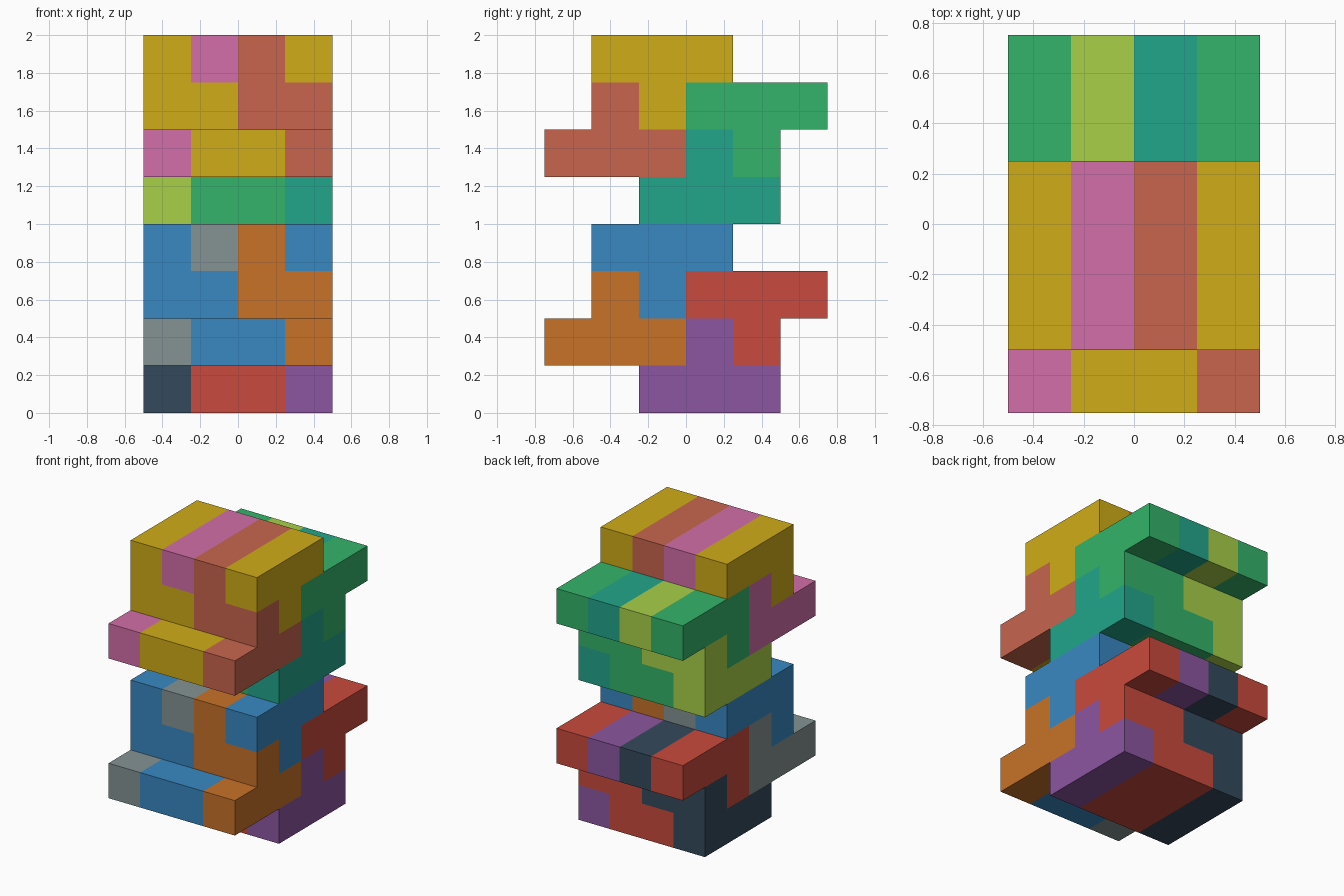
import bpy, bmesh
from mathutils import Vector

if "Cube" in bpy.data.objects:
    bpy.data.objects.remove(bpy.data.objects["Cube"])

CELL = 0.25
# Each bar: (first y cell, z layer, hook layer, end-hook y cell)
BARS = {"front": (0, 1, 2, 2), "top": (1, 3, 2, 1),
        "back": (3, 2, 1, 3), "bottom": (2, 0, 1, 4)}


def slice_cells(x, bar, shape):
    # Three-cell bar plus one hook cell: in the middle (T) or at one end (L)
    y, z, hook_z, end_y = BARS[bar]
    hook_y = y + 1 if shape == "T" else end_y
    return [(x, y + i, z) for i in range(3)] + [(x, hook_y, hook_z)]


def linear(hex_color):
    vals = [int(hex_color[i:i + 2], 16) / 255 for i in (0, 2, 4)]
    return [v / 12.92 if v <= 0.04045 else ((v + 0.055) / 1.055) ** 2.4 for v in vals] + [1]


def build_piece(name, slices, layer, color):
    cells = {c for s in slices for c in slice_cells(*s)}
    bm = bmesh.new()
    # Outer faces only: skip sides shared by two cells of the same piece
    for cell in cells:
        for axis in range(3):
            for side in (0, 1):
                n = list(cell)
                n[axis] += 2 * side - 1
                if tuple(n) in cells:
                    continue
                u, v = (axis + 1) % 3, (axis + 2) % 3
                loop = [(0, 0), (1, 0), (1, 1), (0, 1)]
                verts = []
                for a, b in (loop if side else loop[::-1]):
                    p = Vector(cell)
                    p[axis] += side
                    p[u] += a
                    p[v] += b
                    verts.append(bm.verts.new((p - Vector((2, 3, -4 * layer))) * CELL))
                bm.faces.new(verts)
    bmesh.ops.remove_doubles(bm, verts=bm.verts, dist=1e-4)
    bmesh.ops.dissolve_limit(bm, angle_limit=0.02, verts=bm.verts, edges=bm.edges)
    mesh = bpy.data.meshes.new(name)
    bm.to_mesh(mesh)
    bm.free()
    mat = bpy.data.materials.new(name + "_paint")
    mat.diffuse_color = linear(color)
    mat.use_nodes = True
    mat.node_tree.nodes["Principled BSDF"].inputs["Base Color"].default_value = mat.diffuse_color
    mesh.materials.append(mat)
    bpy.context.collection.objects.link(bpy.data.objects.new(name, mesh))


# Six interlocking pieces: slices (x cell, bar, shape), lower and upper colours
PIECES = {
    "front_key": ([(0, "top", "L"), (1, "front", "T"), (2, "front", "L"), (3, "top", "T")],
                  "3888C2", "D0AC18"),
    "front_left_hook": ([(0, "front", "L"), (1, "top", "T")], "859393", "D36EA8"),
    "front_right_hook": ([(2, "top", "L"), (3, "front", "T")], "C87228", "C8654E"),
    "back_key": ([(0, "back", "L"), (1, "bottom", "T"), (2, "bottom", "L"), (3, "back", "T")],
                 "C94A3D", "34B46A"),
    "back_left_hook": ([(0, "bottom", "L"), (1, "back", "T")], "34495C", "A8D048"),
    "back_right_hook": ([(2, "back", "L"), (3, "bottom", "T")], "8C56A0", "22A68A"),
}

# The same burr is stacked twice in different colours
for name, (slices, low, high) in PIECES.items():
    build_piece("lower_" + name, slices, 0, low)
    build_piece("upper_" + name, slices, 1, high)
